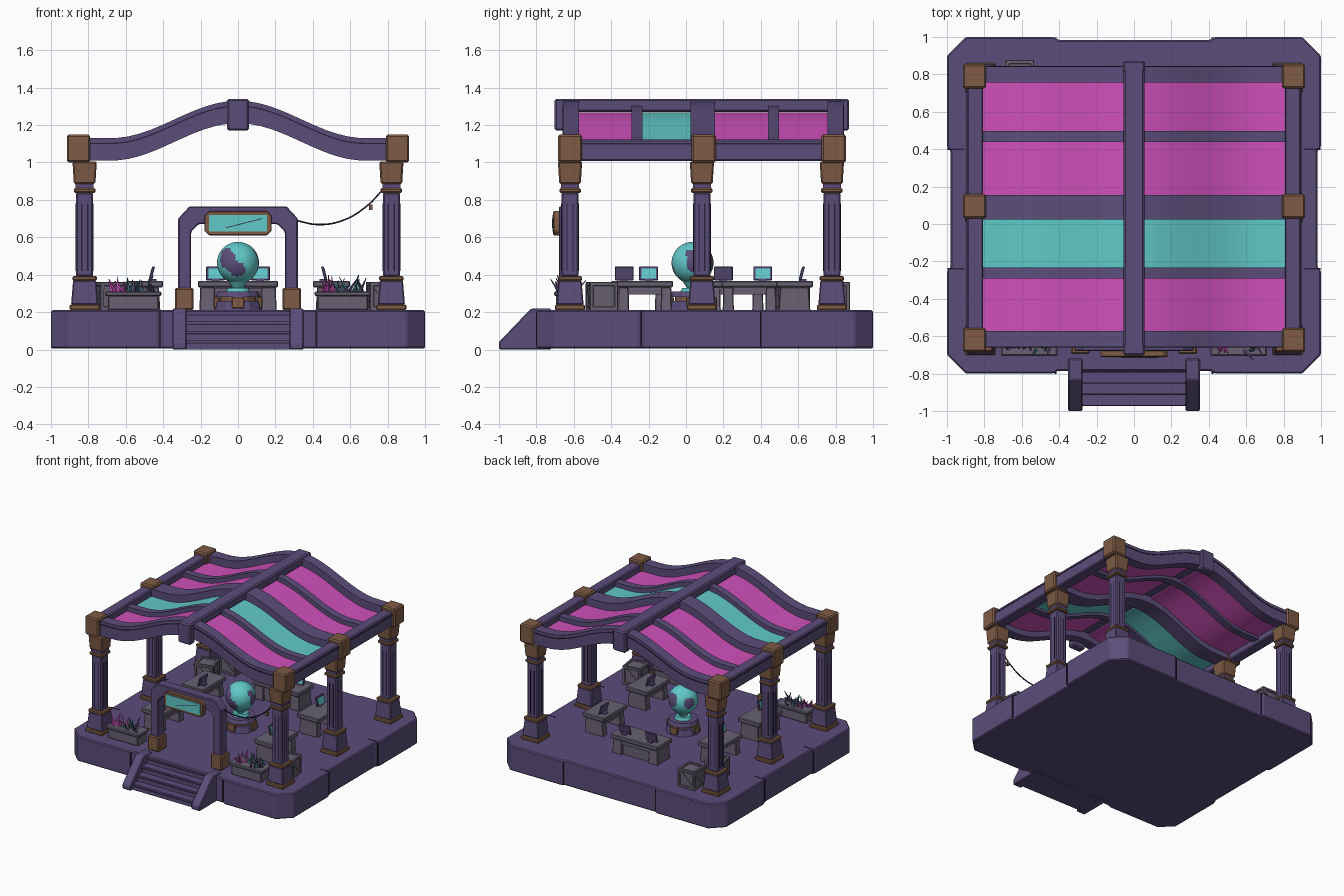
import bpy, bmesh, math, random
from mathutils import Vector, Matrix, Euler

random.seed(4)
if "Cube" in bpy.data.objects:
    bpy.data.objects.remove(bpy.data.objects["Cube"])


def material(name, rgb):
    m = bpy.data.materials.new(name)
    m.use_nodes = True
    m.diffuse_color = (*rgb, 1)
    bsdf = next(n for n in m.node_tree.nodes if n.type == 'BSDF_PRINCIPLED')
    bsdf.inputs["Base Color"].default_value = (*rgb, 1)
    bsdf.inputs["Roughness"].default_value = 0.9
    return m


PURPLE = material("dusk purple", (0.105, 0.075, 0.195))
MAGENTA = material("canopy magenta", (0.62, 0.08, 0.49))
TEAL = material("bright teal", (0.12, 0.58, 0.58))
BROWN = material("copper brown", (0.21, 0.105, 0.06))
GREY = material("stone grey", (0.14, 0.12, 0.17))
DARK = material("groove dark", (0.022, 0.015, 0.038))
LEAF = material("deep teal leaf", (0.05, 0.16, 0.2))
smooth = []


def finish(name, bm, *mats):
    bmesh.ops.recalc_face_normals(bm, faces=bm.faces)
    me = bpy.data.meshes.new(name)
    bm.to_mesh(me)
    bm.free()
    for m in mats:
        me.materials.append(m)
    ob = bpy.data.objects.new(name, me)
    bpy.context.collection.objects.link(ob)
    return ob


def bevel_all(bm, width):
    if width:
        bmesh.ops.bevel(bm, geom=bm.edges[:], offset=width, segments=1, affect='EDGES')


def box(name, loc, size, mat, bevel=0.0, taper=1.0, rot=(0, 0, 0)):
    bm = bmesh.new()
    bmesh.ops.create_cube(bm, size=1)
    for v in bm.verts:
        k = taper if v.co.z > 0 else 1
        v.co = Vector((v.co.x * size[0] * k, v.co.y * size[1] * k, v.co.z * size[2]))
    bevel_all(bm, bevel)
    bm.transform(Matrix.Translation(loc) @ Euler(rot).to_matrix().to_4x4())
    return finish(name, bm, mat)


def prism(name, pts, axis, lo, hi, mat, bevel=0.0):
    """Extrude a 2D outline along x, y or z."""
    place = {'x': lambda a, b, t: (t, a, b), 'y': lambda a, b, t: (a, t, b),
             'z': lambda a, b, t: (a, b, t)}[axis]
    bm = bmesh.new()
    f = bm.faces.new([bm.verts.new(place(a, b, lo)) for a, b in pts])
    ext = bmesh.ops.extrude_face_region(bm, geom=[f])
    shift = Vector(place(0, 0, hi - lo))
    for v in ext["geom"]:
        if isinstance(v, bmesh.types.BMVert):
            v.co += shift
    bmesh.ops.recalc_face_normals(bm, faces=bm.faces)
    bevel_all(bm, bevel)
    return finish(name, bm, mat)


def cylinder(name, loc, r1, r2, h, mat, sides=24):
    bm = bmesh.new()
    bmesh.ops.create_cone(bm, cap_ends=True, segments=sides, radius1=r1, radius2=r2, depth=h)
    bm.transform(Matrix.Translation(loc))
    return finish(name, bm, mat)


def roof_z(x):
    return 1.07 + (0.1 * (1 + math.cos(math.pi * x / 0.68)) if abs(x) < 0.68 else 0)


def ribbon(name, x0, x1, y0, y1, low, high, mat, n=28):
    """Bar or sheet that follows the roof curve."""
    bm = bmesh.new()
    rings = []
    for i in range(n + 1):
        x = x0 + (x1 - x0) * i / n
        z = roof_z(x)
        rings.append([bm.verts.new(p) for p in ((x, y0, z + low), (x, y1, z + low),
                                                (x, y1, z + high), (x, y0, z + high))])
    for a, b in zip(rings, rings[1:]):
        for k in range(4):
            bm.faces.new((a[k], a[k - 1], b[k - 1], b[k]))
    bm.faces.new(rings[0])
    bm.faces.new(rings[-1])
    ob = finish(name, bm, mat)
    smooth.append(ob)


# Platform with cut corners and recessed edge stretches
edge = [(-0.9, -0.8), (-0.43, -0.8), (-0.41, -0.785), (0.41, -0.785), (0.43, -0.8), (0.9, -0.8),
        (1, -0.7), (1, -0.25), (0.98, -0.23), (0.98, 0.39), (1, 0.41), (1, 0.9), (0.9, 1),
        (0.43, 1), (0.41, 0.985), (-0.41, 0.985), (-0.43, 1), (-0.9, 1),
        (-1, 0.9), (-1, 0.41), (-0.98, 0.39), (-0.98, -0.23), (-1, -0.25), (-1, -0.7)]
prism("platform", edge, 'z', 0.005, 0.21, PURPLE, 0.008)
for s in (-1, 1):
    for y in (-0.24, 0.4):
        box("platform_side_seam", (s * 0.99, y, 0.11), (0.016, 0.01, 0.18), DARK)
        box("platform_rim_seam", (s * 0.945, y, 0.21), (0.08, 0.008, 0.004), DARK)
    for y in (-0.795, 0.99):
        box("platform_end_seam", (s * 0.42, y, 0.11), (0.01, 0.012, 0.18), DARK)

# Entrance stairs
for s in (-1, 1):
    a, b = sorted((s * 0.275, s * 0.352))
    prism("stair_stringer", [(-1, 0), (-0.72, 0), (-0.72, 0.218), (-0.83, 0.218), (-1, 0.04)],
          'x', a, b, PURPLE, 0.006)
for i in range(4):
    y = -0.97 + 0.06 * i
    h = 0.05 * (i + 1)
    box("stair_step", (0, (y - 0.74) / 2, h / 2), (0.56, -0.74 - y, h), PURPLE)
    box("stair_tread_line", (0, y - 0.001, h - 0.016), (0.55, 0.004, 0.006), DARK)

# Columns
for s in (-1, 1):
    for y in (-0.62, 0.085, 0.78):
        x = s * 0.82
        box("column_foot_trim", (x, y, 0.225), (0.16, 0.16, 0.03), BROWN, 0.006)
        box("column_base", (x, y, 0.305), (0.145, 0.145, 0.13), PURPLE, 0.006, 0.85)
        box("column_base_trim", (x, y, 0.38), (0.13, 0.13, 0.025), BROWN, 0.006)
        box("column_shaft", (x, y, 0.615), (0.092, 0.092, 0.45), PURPLE, 0.008)
        for dx, dy in ((1, 0), (-1, 0), (0, 1), (0, -1)):
            for k in (-0.016, 0.016):
                box("column_groove", (x + dx * 0.0455 + abs(dy) * k, y + dy * 0.0455 + abs(dx) * k, 0.6),
                    (0.004 if dx else 0.007, 0.004 if dy else 0.007, 0.36), DARK)
        box("column_ring", (x, y, 0.85), (0.115, 0.115, 0.025), BROWN, 0.006)
        box("column_neck", (x, y, 0.875), (0.095, 0.095, 0.03), PURPLE)
        box("column_capital", (x, y, 0.945), (0.115, 0.115, 0.12), BROWN, 0.008, 1.13)
        box("roof_corner_block", (s * 0.853, y + 0.01 * (y > 0), 1.075), (0.125, 0.13, 0.15), BROWN, 0.01)
    box("side_beam", (s * 0.85, 0.085, 1.065), (0.088, 1.4, 0.115), PURPLE, 0.008)
    box("side_beam_groove", (s * 0.8945, 0.085, 1.1), (0.004, 1.38, 0.007), DARK)

# Curved roof beams and cloth panels
beams = [(-0.615, 0.085, 0.06), (-0.262, 0.06, 0.035), (0.09, 0.13, 0.058),
         (0.468, 0.06, 0.035), (0.8, 0.085, 0.06)]
for y, w, h in beams:
    ribbon("curved_roof_beam", -0.82, 0.82, y - w / 2, y + w / 2, -h, h, PURPLE)
for y in (-0.66, 0.843):
    ribbon("beam_groove", -0.8, 0.8, y - 0.001, y + 0.003, 0.028, 0.035, DARK)
for (a, wa, _), (b, wb, _), cloth in zip(beams, beams[1:], (MAGENTA, TEAL, MAGENTA, MAGENTA)):
    for s in (-1, 1):
        ribbon("canopy_panel", s * 0.04, s * 0.815, a + wa / 2 - 0.01, b - wb / 2 + 0.01,
               -0.012, -0.002, cloth)

# Ridge
box("ridge_beam", (0, 0.085, 1.305), (0.11, 1.56, 0.07), PURPLE, 0.01)
for y in (-0.67, 0.84):
    box("ridge_end_block", (0, y, 1.255), (0.115, 0.065, 0.17), PURPLE, 0.01)

# Entrance arch with hanging sign
half = [(0.32, 0.21), (0.32, 0.7), (0.26, 0.765)]
inner = [(0.25, 0.21), (0.25, 0.63), (0.21, 0.67)]
arch = half + [(-x, z) for x, z in half[::-1]] + [(-x, z) for x, z in inner] + inner[::-1]
prism("entrance_arch", arch, 'y', -0.68, -0.6, PURPLE, 0.006)
for s in (-1, 1):
    box("arch_foot", (s * 0.287, -0.64, 0.27), (0.1, 0.11, 0.12), BROWN, 0.008)
c = 0.025
sign = [(-0.18, 0.61 + c), (-0.18 + c, 0.61), (0.18 - c, 0.61), (0.18, 0.61 + c),
        (0.18, 0.74 - c), (0.18 - c, 0.74), (-0.18 + c, 0.74), (-0.18, 0.74 - c)]
prism("sign_frame", sign, 'y', -0.71, -0.675, BROWN, 0.004)
box("sign_panel", (0, -0.711, 0.675), (0.31, 0.008, 0.09), TEAL)
box("sign_streak", (0.03, -0.714, 0.675), (0.2, 0.005, 0.004), DARK, rot=(0, -0.25, 0))

# Hanging cable
cu = bpy.data.curves.new("cable", 'CURVE')
cu.dimensions = '3D'
cu.bevel_depth = 0.005
cu.bevel_resolution = 1
path = [(0.31, 0.69), (0.43, 0.668), (0.56, 0.69), (0.68, 0.76), (0.78, 0.86)]
sp = cu.splines.new('BEZIER')
sp.bezier_points.add(len(path) - 1)
for p, (x, z) in zip(sp.bezier_points, path):
    p.co = (x, -0.635, z)
    p.handle_left_type = p.handle_right_type = 'AUTO'
cu.materials.append(DARK)
bpy.context.collection.objects.link(bpy.data.objects.new("hanging_cable", cu))
box("cable_tag", (0.71, -0.635, 0.76), (0.02, 0.02, 0.03), BROWN)

# Globe on its pedestal
gc = Vector((0, 0.035, 0.463))
cylinder("pedestal_base", (0, gc.y, 0.235), 0.13, 0.12, 0.05, PURPLE, 12)
cylinder("pedestal_drum", (0, gc.y, 0.27), 0.095, 0.095, 0.03, BROWN, 12)
cylinder("pedestal_top", (0, gc.y, 0.295), 0.12, 0.11, 0.03, PURPLE, 12)
for i in range(4):
    a = i * math.pi / 2
    box("pedestal_plate", (0.115 * math.sin(a), gc.y - 0.115 * math.cos(a), 0.25),
        (0.07, 0.03, 0.06), BROWN, 0.005, rot=(0, 0, a))
cylinder("projector_disc", (0, gc.y, 0.32), 0.065, 0.055, 0.02, TEAL)
cylinder("projector_stem", (0, gc.y, 0.345), 0.03, 0.05, 0.03, TEAL)
bm = bmesh.new()
bmesh.ops.create_uvsphere(bm, u_segments=48, v_segments=28, radius=0.112)
lands = [(Vector(d).normalized(), r) for d, r in
         [((-.5, -.8, .15), .45), ((-.05, -1, -.35), .4), ((-.6, -.6, .5), .3), ((1, .1, -.1), .4),
          ((.8, -.1, .4), .25), ((.3, .9, .2), .5), ((-.9, .5, .1), .4)]]
for f in bm.faces:
    d = f.calc_center_median().normalized()
    f.material_index = int(any(d.angle(v) < r for v, r in lands))
bm.transform(Matrix.Translation(gc))
smooth.append(finish("globe", bm, TEAL, PURPLE))


# Desks with monitors: a is the heading of the screens about z
def desk(x, y, a, length, solid, screens):
    rot = Matrix.Rotation(a, 4, 'Z')
    at = lambda u, v, z: Vector((x, y, z)) + rot @ Vector((u, v, 0))
    r = (0, 0, a)
    box("desk_top", at(0, 0, 0.35), (length, 0.2, 0.035), GREY, 0.006, rot=r)
    box("desk_apron", at(0, 0.06, 0.315), (length * 0.9, 0.03, 0.04), GREY, rot=r)
    for s in (-1, 1):
        box("desk_leg", at(s * length * 0.38, 0, 0.27), (length * 0.2, 0.17, 0.125), GREY, 0.005, 0.9, r)
    if solid:
        box("desk_panel", at(0, 0, 0.27), (length * 0.8, 0.13, 0.12), GREY, rot=r)
    for u in screens:
        tilt = (-0.25, 0, a)
        box("monitor", at(u, 0.04, 0.407), (0.1, 0.014, 0.075), PURPLE, 0.003, rot=tilt)
        box("monitor_screen", at(u, 0.033, 0.406), (0.078, 0.006, 0.055), TEAL, rot=tilt)
        box("monitor_stand", at(u, 0.045, 0.372), (0.04, 0.04, 0.012), PURPLE, rot=r)


desk(0, 0.58, 0, 0.43, True, (-0.12, 0.12))
for x, y, u in ((0.5, 0.34, 0.07), (0.5, -0.22, 0.02), (-0.5, 0.27, 0.07), (-0.5, -0.25, 0.08)):
    desk(x, y, math.copysign(math.pi / 2, x), 0.3, False, (u,))


# Crates with corner bars and braces
def crate(x, y, a, s=0.15):
    z = 0.21 + s / 2
    rot = Matrix.Rotation(a, 4, 'Z')
    at = lambda u, v, w: Vector((x, y, z)) + rot @ Vector((u, v, w))
    box("crate_core", at(0, 0, 0), (s * 0.88, s * 0.88, s * 0.88), GREY, rot=(0, 0, a))
    b, h = s * 0.14, s * 0.44
    for i in (-1, 1):
        for j in (-1, 1):
            for loc, size in (((0, i * h, j * h), (s, b, b)), ((i * h, 0, j * h), (b, s, b)),
                              ((i * h, j * h, 0), (b, b, s))):
                box("crate_bar", at(*loc), size, GREY, 0.003, rot=(0, 0, a))
    for k in range(4):
        q = a + k * math.pi / 2
        side = Matrix.Rotation(q, 4, 'Z') @ Vector((0, -s * 0.45, 0))
        box("crate_brace", Vector((x, y, z)) + side, (s * 1.1, 0.01, b), GREY, rot=(0, 0.785, q))


for spec in ((-0.61, 0.8, 0), (-0.68, 0.57, 0.25), (0.77, -0.45, 0.15)):
    crate(*spec)

# Planters with spiky plants
for s in (-1, 1):
    box("planter_box", (s * 0.56, -0.635, 0.25), (0.27, 0.12, 0.08), GREY, 0.006)
    box("planter_rim", (s * 0.56, -0.635, 0.298), (0.3, 0.14, 0.025), GREY, 0.006)
    for i in range(22):
        u = -0.11 + 0.22 * i / 21
        mat = MAGENTA if u < -0.03 else (LEAF, PURPLE)[i % 2]
        h = random.uniform(0.06, 0.11)
        lean = Euler((random.uniform(-0.5, 0.5), random.uniform(-0.7, 0.7), random.uniform(0, 3)))
        bm = bmesh.new()
        bmesh.ops.create_cone(bm, cap_ends=True, segments=4, radius1=0.011, radius2=0.002, depth=h)
        bm.transform(Matrix.Translation((s * 0.56 + u, -0.635 + random.uniform(-0.04, 0.04), 0.3))
                     @ lean.to_matrix().to_4x4() @ Matrix.Translation((0, 0, h / 2)))
        finish("plant_leaf", bm, mat)

# Smooth shading on the curved parts
bpy.ops.object.select_all(action='DESELECT')
for ob in smooth:
    ob.select_set(True)
bpy.context.view_layer.objects.active = smooth[0]
bpy.ops.object.shade_smooth_by_angle(angle=math.radians(35))
